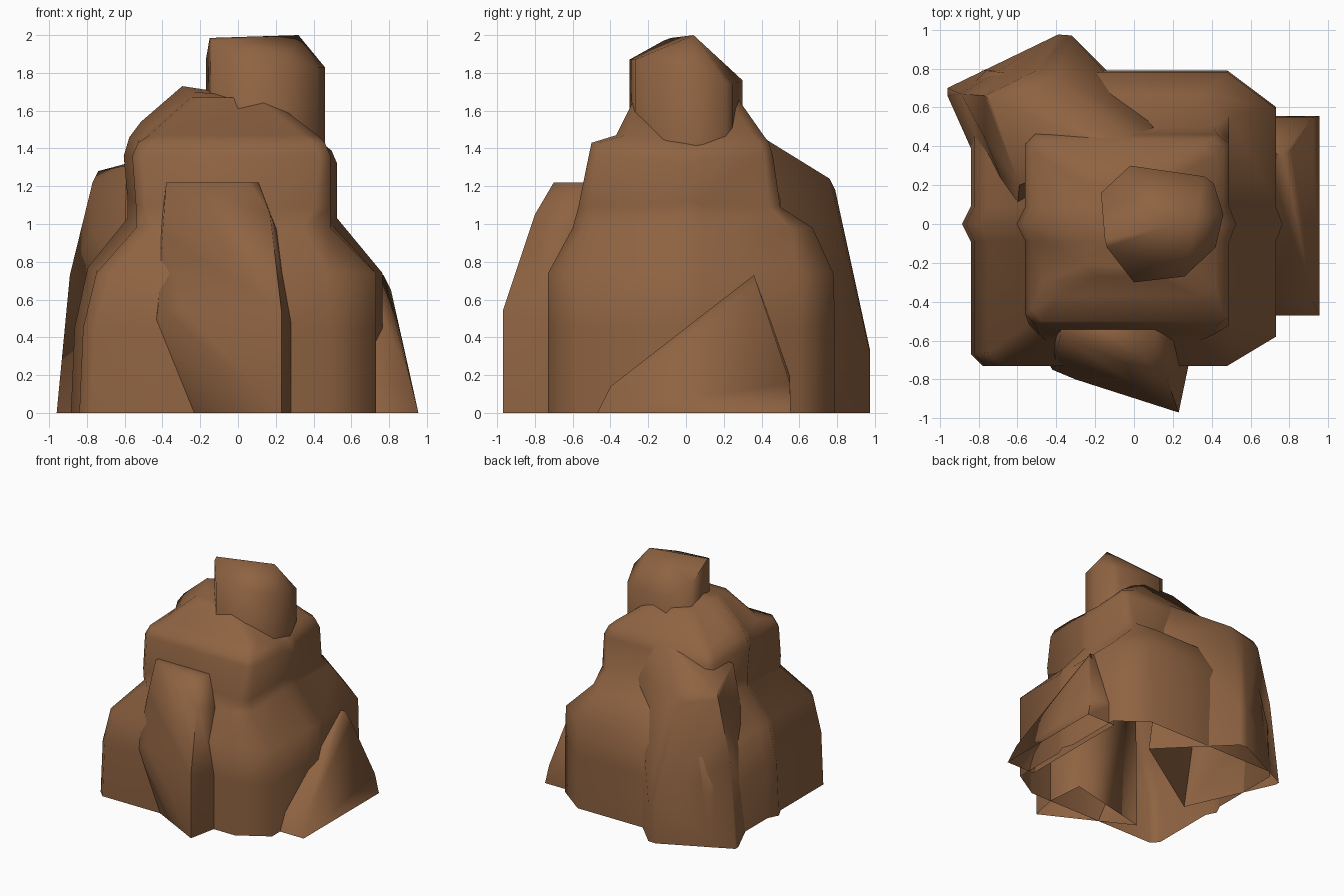
import bpy, bmesh, math
from mathutils import Vector

if "Cube" in bpy.data.objects:
    bpy.data.objects.remove(bpy.data.objects["Cube"])

rock = bpy.data.materials.new("brown rock")
rock.diffuse_color = (0.275, 0.125, 0.054, 1)
rock.use_nodes = True
rock.node_tree.nodes["Principled BSDF"].inputs["Base Color"].default_value = rock.diffuse_color


def finish(name, bm, angle=75):
    """Turn a bmesh into a smooth-shaded rock, open underneath."""
    bmesh.ops.recalc_face_normals(bm, faces=bm.faces)
    low = min(v.co.z for v in bm.verts)
    base = [f for f in bm.faces if all(v.co.z < low + 0.001 for v in f.verts)]
    bmesh.ops.delete(bm, geom=base, context='FACES_ONLY')
    mesh = bpy.data.meshes.new(name)
    bm.to_mesh(mesh)
    bm.free()
    mesh.materials.append(rock)
    ob = bpy.data.objects.new(name, mesh)
    bpy.context.collection.objects.link(ob)
    bpy.ops.object.select_all(action='DESELECT')
    ob.select_set(True)
    bpy.context.view_layer.objects.active = ob
    bpy.ops.object.shade_smooth_by_angle(angle=math.radians(angle))
    return ob


def boulder(name, points, angle=75):
    """Angular rock as the convex hull of its corner points."""
    bm = bmesh.new()
    for p in points:
        bm.verts.new(p)
    res = bmesh.ops.convex_hull(bm, input=bm.verts)
    junk = {v for v in res["geom_interior"] + res["geom_unused"]
            if isinstance(v, bmesh.types.BMVert)}
    bmesh.ops.delete(bm, geom=list(junk), context='VERTS')
    bmesh.ops.dissolve_limit(bm, angle_limit=0.02, verts=bm.verts, edges=bm.edges)
    finish(name, bm, angle)


# Main outcrop: stacked chamfered rings, with a narrow rib on both sides
# z, left, right, front, back, left chamfer, right chamfer, left/right rib lift
levels = [
    (0.00, -.84, .73, -.73, .79, .06, .25, 0, 0),
    (0.45, -.82, .73, -.73, .79, .06, .25, 0, 0),
    (0.74, -.75, .73, -.73, .78, .07, .25, .03, 0),
    (0.98, -.54, .49, -.60, .67, .09, .15, .05, .05),
    (1.09, -.54, .49, -.57, .50, .05, .08, .05, .03),
    (1.36, -.56, .49, -.515, .46, .05, .06, .0, -.04),
    (1.43, -.53, .46, -.50, .44, .06, .06, .03, -.04),
    (1.47, -.47, .42, -.37, .41, .07, .08, .07, -.05),
    (1.67, -.25, .16, -.27, .27, .06, .06, .06, -.02),
]
bm = bmesh.new()
rings = []
for z, l, r, f, b, cl, cr, ll, lr in levels:
    pts = [(l + cl, f, z), (r - cr, f, z), (r, f + cr * .6, z),
           (r, -.09, z + lr * .5), (r + .035, 0, z + lr), (r, .09, z + lr * .5),
           (r, b - cr * .75, z), (r - cr, b, z), (l + cl, b, z), (l, b - cl, z),
           (l, .09, z + ll * .5), (l - .045, 0, z + ll), (l, -.09, z + ll * .5),
           (l, f + cl, z)]
    rings.append([bm.verts.new(p) for p in pts])
n = len(rings[0])
for lo, hi in zip(rings, rings[1:]):
    for i in range(n):
        j = (i + 1) % n
        bm.faces.new((lo[i], lo[j], hi[j], hi[i]))
t = rings[-1]
for quad in ((13, 0, 1, 2), (12, 13, 2, 3), (11, 12, 3, 4),
             (10, 11, 4, 5), (9, 10, 5, 6), (8, 9, 6, 7)):
    bm.faces.new([t[i] for i in quad])
finish("main_outcrop", bm, 60)

# Capstone: upright prism with a faceted sloping top
rim = [(-.17, .16, 1.87), (-.02, .30, 1.76), (.36, .245, 1.74), (.41, .21, 1.75),
       (.46, .05, 1.83), (.42, -.12, 1.83), (.26, -.27, 1.87), (0, -.30, 1.87),
       (-.14, -.12, 1.97)]
boulder("capstone", rim + [(x, y, 1.35) for x, y, z in rim]
        + [(-.15, -.08, 1.985), (.32, .04, 2.0)], 80)

# Front buttress leaning on the outcrop
boulder("front_buttress", [
    (-.52, -.58, 0), (.23, -.97, 0), (.28, -.73, 0), (.25, -.40, 0),
    (-.42, -.75, .56), (-.30, -.80, .56), (.23, -.97, .54), (.28, -.73, .48),
    (-.40, -.66, .95), (.17, -.80, 1.05), (.205, -.6, .97),
    (-.38, -.58, 1.22), (.06, -.70, 1.22), (.11, -.58, 1.22),
    (-.37, -.42, 1.22), (.10, -.42, 1.22)], 85)

# Right-hand wedge
boulder("right_wedge", [
    (.955, -.47, 0), (.955, .555, 0), (.68, -.47, 0), (.68, .555, 0),
    (.92, -.40, .14), (.92, .55, .16), (.68, .55, .2), (.68, -.4, .14),
    (.81, .38, .65), (.77, .36, .73), (.68, .36, .73)], 85)

# Tall slab against the back left corner
boulder("back_left_slab", [
    (-.96, .70, 0), (-.96, .66, 0), (-.39, .975, 0), (-.32, .97, 0),
    (.21, .44, 0), (-.62, -.10, 0), (-.39, .975, .33), (-.32, .97, .33),
    (-.89, .67, .73), (-.77, .45, .97), (-.69, .25, .85),
    (-.77, .66, 1.22), (-.74, .64, 1.28), (-.50, .79, 1.18), (-.40, .76, 1.24),
    (-.59, .20, 1.31), (0, .42, 1.45), (-.1, .38, 1.45), (.10, .50, 1.12)])
